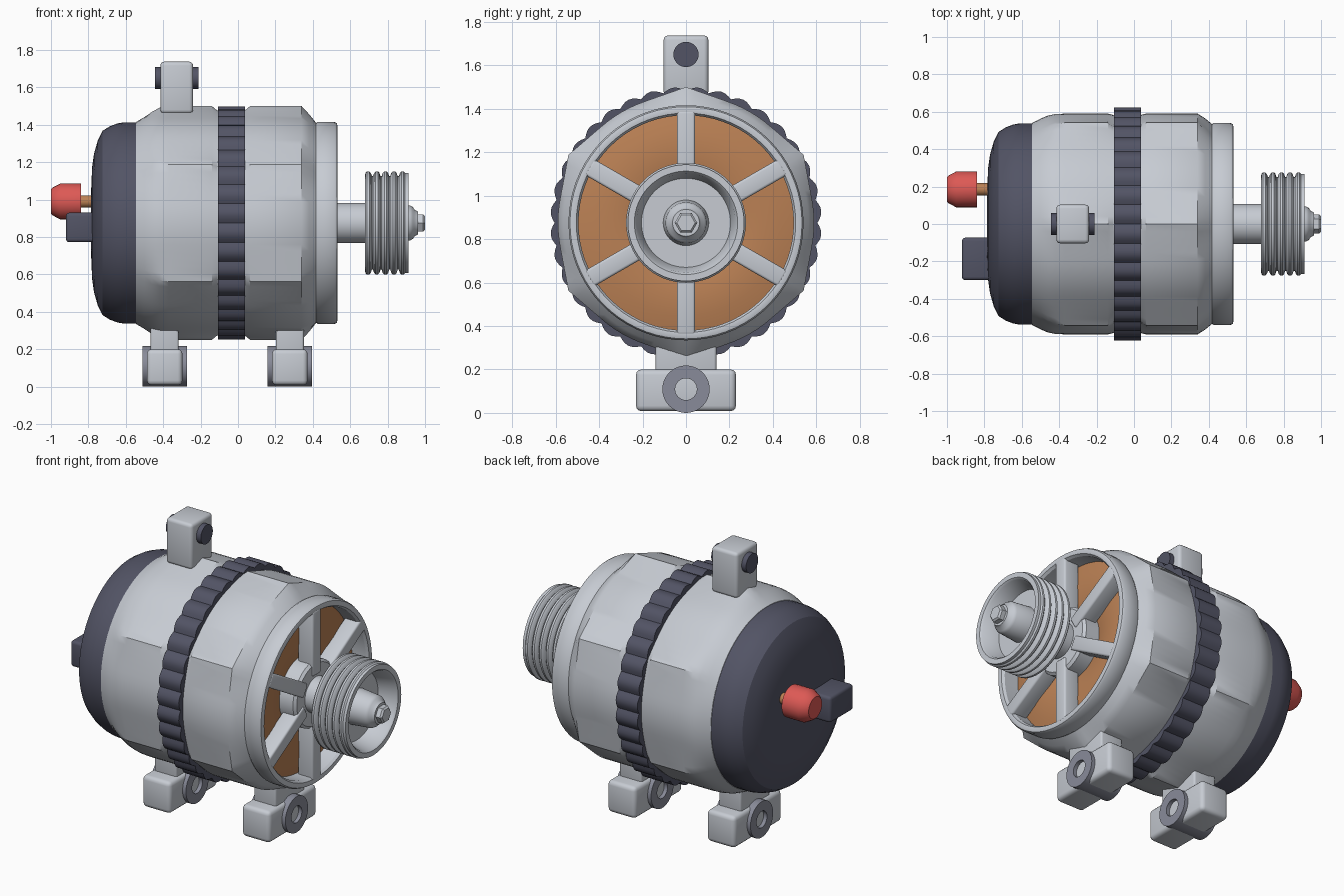
import bpy, bmesh, math
from mathutils import Vector

if "Cube" in bpy.data.objects:
    bpy.data.objects.remove(bpy.data.objects["Cube"])

CZ = 0.875  # height of the shaft axis


def mat(name, r, g, b):
    m = bpy.data.materials.new(name)
    m.diffuse_color = (r, g, b, 1)
    m.use_nodes = True
    m.node_tree.nodes["Principled BSDF"].inputs["Base Color"].default_value = m.diffuse_color
    return m


GREY = mat("light grey metal", 0.57, 0.60, 0.65)
DARK = mat("dark slate", 0.085, 0.088, 0.13)
COPPER = mat("copper", 0.50, 0.22, 0.09)
RED = mat("red plastic", 0.72, 0.10, 0.09)
BUSH = mat("mid grey", 0.25, 0.26, 0.32)


def finish(name, bm, material, angle=32):
    bmesh.ops.remove_doubles(bm, verts=bm.verts, dist=1e-5)
    bmesh.ops.recalc_face_normals(bm, faces=bm.faces)
    me = bpy.data.meshes.new(name)
    bm.to_mesh(me)
    bm.free()
    me.materials.append(material)
    ob = bpy.data.objects.new(name, me)
    bpy.context.collection.objects.link(ob)
    bpy.ops.object.select_all(action='DESELECT')
    ob.select_set(True)
    bpy.context.view_layer.objects.active = ob
    bpy.ops.object.shade_smooth_by_angle(angle=math.radians(angle))
    return ob


def lathe(name, profile, material, n=64, y=0, z=CZ, closed=False, shape=None, angle=32):
    """Spin (x, radius[, lobe]) points around an axis parallel to x."""
    bm = bmesh.new()
    rings = []
    for p in profile:
        ring = []
        for i in range(n):
            a = 2 * math.pi * i / n
            r = p[1] * (1 + p[2] * (shape(a) - 1)) if shape else p[1]
            ring.append(bm.verts.new((p[0], y + r * math.cos(a), z + r * math.sin(a))))
        rings.append(ring)
    for k in range(len(rings) if closed else len(rings) - 1):
        a, b = rings[k], rings[(k + 1) % len(rings)]
        for i in range(n):
            j = (i + 1) % n
            bm.faces.new((a[i], a[j], b[j], b[i]))
    if not closed:
        for ring, p in ((rings[0], profile[0]), (rings[-1], profile[-1])):
            if p[1] > 0:
                bm.faces.new(ring)
    return finish(name, bm, material, angle)


def box(name, lo, hi, material, bevel=0.02, spin=0):
    """Bevelled box between two corners, optionally turned about the shaft axis."""
    bm = bmesh.new()
    bmesh.ops.create_cube(bm, size=1)
    lo, hi = Vector(lo), Vector(hi)
    for v in bm.verts:
        v.co = (lo + hi) / 2 + v.co * (hi - lo)
    bmesh.ops.bevel(bm, geom=bm.edges[:], offset=bevel, segments=3, profile=0.5, affect='EDGES')
    if spin:
        c, s = math.cos(spin), math.sin(spin)
        for v in bm.verts:
            y, z = v.co.y, v.co.z - CZ
            v.co.y, v.co.z = y * c - z * s, CZ + y * s + z * c
    return finish(name, bm, material)


# Housing with six soft lobes lined up with the spokes
def lobes(a):
    d = abs((a - math.pi / 6 + math.pi / 6) % (math.pi / 3) - math.pi / 6)
    return 1 / math.cos(max(0, math.radians(19.3) - d))


lathe("housing", [(-0.55, 0.53, 0), (-0.545, 0.54, 0), (-0.50, 0.563, .1), (-0.46, 0.58, .4),
                  (-0.42, 0.588, .8), (-0.37, 0.59, 1), (-0.14, 0.59, 1), (-0.11, 0.583, .5),
                  (0.035, 0.583, .5), (0.065, 0.59, 1), (0.34, 0.59, 1), (0.38, 0.565, .5),
                  (0.42, 0.532, 0), (0.42, 0.48, 0), (0.40, 0.48, 0)],
      GREY, n=96, shape=lobes)

# Scalloped clamp band
lathe("band", [(-0.108, 0.57, 0), (-0.108, 0.605, 1), (0.037, 0.605, 1), (0.037, 0.57, 0)], DARK,
      n=216, closed=True, shape=lambda a: 1 + 0.033 * abs(math.sin(18 * a)))

# Rear cover
lathe("rear_cover", [(-0.54, 0.0), (-0.54, 0.538), (-0.61, 0.538), (-0.645, 0.532), (-0.685, 0.517),
                     (-0.725, 0.492), (-0.75, 0.44), (-0.77, 0.37), (-0.78, 0.30),
                     (-0.785, 0.18), (-0.787, 0.0)], DARK, n=72)

# Front ring, winding, hub and spokes
lathe("front_ring", [(0.41, 0.53), (0.43, 0.541), (0.515, 0.541), (0.528, 0.534), (0.532, 0.52),
                     (0.53, 0.505), (0.515, 0.495), (0.41, 0.495)], GREY, n=72, closed=True)
lathe("copper_winding", [(0.40, 0.0), (0.40, 0.15), (0.425, 0.22), (0.438, 0.30), (0.44, 0.36),
                         (0.435, 0.43), (0.42, 0.50), (0.40, 0.51)], COPPER, n=72)
lathe("front_hub", [(0.41, 0.20), (0.51, 0.20), (0.525, 0.185), (0.525, 0.0)], GREY)
for i in range(6):
    box(f"spoke_{i + 1}", (0.43, -0.042, CZ + 0.12), (0.533, 0.042, CZ + 0.515), GREY,
        0.012, i * math.pi / 3)

# Shaft
lathe("shaft", [(0.50, 0.107), (0.70, 0.107)], GREY, n=40)

# Ribbed pulley with recessed face and central boss
pulley = [(0.68, 0.0), (0.68, 0.262)]
for i in range(5):
    x = 0.682 + i * 0.046
    pulley += [(x, 0.268), (x + 0.008, 0.276), (x + 0.020, 0.276), (x + 0.028, 0.268)]
    if i < 4:
        pulley += [(x + 0.034, 0.25), (x + 0.040, 0.25)]
pulley += [(0.911, 0.268), (0.911, 0.238), (0.90, 0.228), (0.80, 0.205), (0.80, 0.105),
           (0.92, 0.094), (0.935, 0.085), (0.945, 0.07), (0.962, 0.062), (0.962, 0.0)]
lathe("pulley", pulley, GREY)
lathe("shaft_nut", [(0.955, 0.052), (0.99, 0.052), (1.0, 0.042)], GREY, n=6, angle=20)
bpy.data.objects["shaft_nut"].rotation_euler = (0, 0, 0)

# Mounting feet with bushings on both faces
for name, x in (("rear", -0.392), ("front", 0.277)):
    box(name + "_foot", (x - 0.095, -0.23, 0.008), (x + 0.095, 0.23, 0.2), GREY, 0.025)
    box(name + "_foot_neck", (x - 0.075, -0.14, 0.17), (x + 0.075, 0.14, 0.42), GREY, 0.012)
    lathe(name + "_bushing", [(x - 0.118, 0.05), (x - 0.118, 0.109), (x + 0.118, 0.109),
                              (x + 0.118, 0.05)], BUSH, n=40, z=0.109, closed=True)

# Top lug and its pin
box("top_lug", (-0.415, -0.103, 1.46), (-0.24, 0.103, 1.737), GREY, 0.02)
lathe("lug_pin", [(-0.445, 0.058), (-0.21, 0.058)], DARK, n=32, z=1.65)

# Rear terminal and plug
lathe("terminal_stud", [(-0.86, 0.033), (-0.76, 0.033)], COPPER, n=24, y=0.185, z=0.99)
lathe("terminal_cap", [(-1.0, 0.065), (-0.99, 0.075), (-0.95, 0.096), (-0.84, 0.096)], RED,
      n=28, y=0.185, z=0.99)
box("rear_plug", (-0.92, -0.30, 0.772), (-0.74, -0.073, 0.93), DARK, 0.018)
